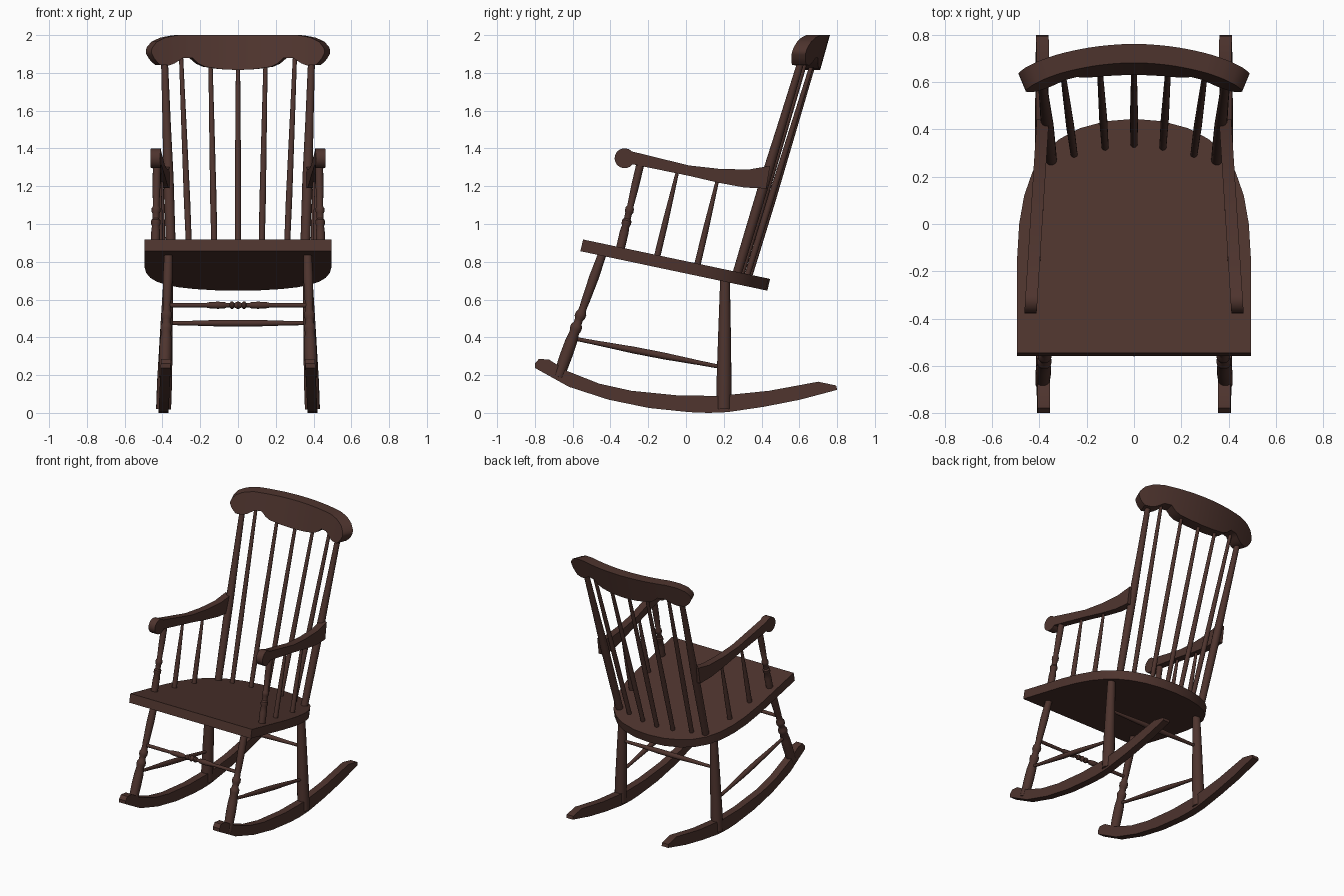
import bpy, bmesh, math
from mathutils import Vector

if "Cube" in bpy.data.objects:
    bpy.data.objects.remove(bpy.data.objects["Cube"])

wood = bpy.data.materials.new("dark brown wood")
wood.diffuse_color = (0.076, 0.034, 0.027, 1)
wood.use_nodes = True
wood.node_tree.nodes["Principled BSDF"].inputs["Base Color"].default_value = wood.diffuse_color


def finish(bm, name, mirror=False, angle=35):
    bmesh.ops.recalc_face_normals(bm, faces=bm.faces)
    me = bpy.data.meshes.new(name)
    bm.to_mesh(me)
    bm.free()
    me.materials.append(wood)
    ob = bpy.data.objects.new(name, me)
    bpy.context.collection.objects.link(ob)
    bpy.ops.object.select_all(action='DESELECT')
    ob.select_set(True)
    bpy.context.view_layer.objects.active = ob
    bpy.ops.object.shade_smooth_by_angle(angle=math.radians(angle))
    if mirror:
        ob.modifiers.new("mirror", 'MIRROR')
    return ob


def bridge(bm, rings):
    """Skin closed rings of points and cap both ends."""
    loops = [[bm.verts.new(p) for p in ring] for ring in rings]
    n = len(loops[0])
    for a, b in zip(loops, loops[1:]):
        for i in range(n):
            j = (i + 1) % n
            bm.faces.new((a[i], a[j], b[j], b[i]))
    bm.faces.new(loops[0])
    bm.faces.new(loops[-1])


def turned(name, p0, p1, profile, mirror=False, sides=16):
    """Lathe a (position 0..1, radius) profile along the line p0-p1."""
    p0, p1 = Vector(p0), Vector(p1)
    d = p1 - p0
    q = d.to_track_quat('Z', 'Y')
    rings = []
    for t, r in profile:
        rings.append([p0 + d * t + q @ Vector((r * math.cos(a), r * math.sin(a), 0))
                      for a in (2 * math.pi * i / sides for i in range(sides))])
    bm = bmesh.new()
    bridge(bm, rings)
    return finish(bm, name, mirror)


def plank(name, outline, x_at, half):
    """Side profile (y, z) given a width in x, mirrored to both sides."""
    bm = bmesh.new()
    bridge(bm, [[(x_at(y, z) + o, y, z) for y, z in outline] for o in (-half, half)])
    return finish(bm, name, True)


def lerp(table, x):
    for (x0, v0), (x1, v1) in zip(table, table[1:]):
        if x <= x1:
            return v0 + (v1 - v0) * (x - x0) / (x1 - x0)
    return table[-1][1]


# Rockers
plank("rocker", [(-.80, .262), (-.778, .286), (-.725, .282), (-.63, .222), (-.46, .155),
                 (-.29, .117), (-.04, .092), (.175, .090), (.44, .117), (.70, .165),
                 (.795, .145), (.80, .122), (.60, .069), (.41, .032), (.22, .004),
                 (.12, 0), (.016, .004), (-.196, .026), (-.41, .070), (-.62, .138),
                 (-.80, .238)],
      lambda y, z: .394 - .045 * z, .0265)

# Seat: rounded back, tilted slab
half = [(.495, -.545), (.495, -.15), (.486, 0), (.465, .12), (.43, .22), (.38, .30),
        (.315, .36), (.23, .405), (.12, .435)]
outline = half + [(0, .445)] + [(-x, y) for x, y in reversed(half)]
seat_z = lambda y: .918 - .211 * (y + .545)
bm = bmesh.new()
bridge(bm, [[(x, y, seat_z(y)) for x, y in outline],
            [(x, y - .014, seat_z(y) - .062) for x, y in outline]])
finish(bm, "seat")

# Legs
turned("front_leg", (.388, -.675, .19), (.368, -.44, .85),
       [(0, .030), (.18, .033), (.28, .032), (.36, .026), (.38, .031), (.41, .031),
        (.43, .022), (.46, .022), (.48, .029), (.51, .029), (.53, .021), (.57, .020),
        (.60, .022), (.80, .026), (1, .022)], True)
turned("rear_leg", (.394, .20, .02), (.368, .207, .74),
       [(0, .040), (.2, .040), (.6, .033), (1, .025)], True)

# Stretchers
bulge = [(0, .010), (.15, .012), (.4, .018), (.6, .018), (.85, .012), (1, .010)]
turned("side_stretcher", (.382, -.60, .395), (.385, .20, .24), bulge, True)
turned("rear_stretcher", (-.38, .205, .475), (.38, .205, .475), bulge)
h = [(0, .012), (.2, .012), (.27, .011), (.30, .016), (.36, .019), (.41, .016),
     (.42, .011), (.44, .011), (.45, .019), (.465, .019), (.475, .012)]
turned("front_stretcher", (-.378, -.54, .57), (.378, -.54, .57),
       h + [(.5, .021)] + [(1 - t, r) for t, r in reversed(h)])

# Back posts and spindles
turned("back_post", (.350, .265, .72), (.390, .618, 1.89),
       [(0, .024), (.2, .026), (.45, .027), (.7, .022), (1, .018)], True)
rod = [(0, .015), (.35, .017), (.7, .014), (1, .011)]
for name, mir, lo, hi in (("center_back_spindle", False, (0, .335, .72), (0, .68, 1.86)),
                          ("inner_back_spindle", True, (.122, .322, .72), (.146, .675, 1.87)),
                          ("outer_back_spindle", True, (.253, .290, .72), (.302, .645, 1.90))):
    turned(name, lo, hi, rod, mir)

# Crest rail: shaped board, curved and leaning back
top = [(0, 2.0), (.34, 2.0), (.41, 1.988), (.46, 1.965), (.485, 1.935), (.49, 1.92)]
bot = [(0, 1.815), (.10, 1.82), (.19, 1.833), (.225, 1.85), (.26, 1.88), (.31, 1.88),
       (.36, 1.85), (.39, 1.84), (.44, 1.842), (.47, 1.868), (.49, 1.905)]
us = [0, .05, .10, .15, .19, .225, .26, .285, .31, .335, .36, .39, .415, .44, .46, .475, .485, .49]
us = [-u for u in reversed(us[1:])] + us
rings = []
for u in us:
    x = u * .965
    tilt = math.atan(-.88 * x)
    nx, ny = -math.sin(tilt), math.cos(tilt)
    ring = []
    for z, o in ((lerp(top, abs(u)), -.04), (lerp(top, abs(u)), .04),
                 (lerp(bot, abs(u)), .04), (lerp(bot, abs(u)), -.04)):
        ring.append((x + nx * o, .722 - .44 * x * x + .28 * (z - 2) + ny * o, z))
    rings.append(ring)
bm = bmesh.new()
bridge(bm, rings)
finish(bm, "crest_rail")

# Arms with a rolled front end
arm_x = lambda y, z=0: .414 - .064 * y
scroll = [(-.325 + .053 * math.cos(a), 1.348 + .053 * math.sin(a))
          for a in (math.radians(43 + 280 * i / 14) for i in range(15))]
plank("arm", scroll + [(-.14, 1.287), (.016, 1.255), (.175, 1.218), (.31, 1.193),
                       (.425, 1.188), (.445, 1.308), (.33, 1.288), (.175, 1.292),
                       (.016, 1.31), (-.14, 1.348)], arm_x, .026)

# Arm supports
turned("arm_front_post", (.438, -.350, .86), (arm_x(-.24), -.240, 1.325),
       [(0, .023), (.2, .024), (.28, .020), (.30, .025), (.34, .025), (.36, .018),
        (.42, .018), (.44, .023), (.48, .023), (.50, .017), (.75, .021), (1, .021)], True)
for i, y in enumerate((-.05, .163)):
    turned(("front", "rear")[i] + "_arm_spindle", (.412 - .012 * i, y - .106, seat_z(y - .1) - .02),
           (arm_x(y), y + .003, 1.27 - .04 * i), [(0, .017), (.4, .016), (1, .009)], True)
